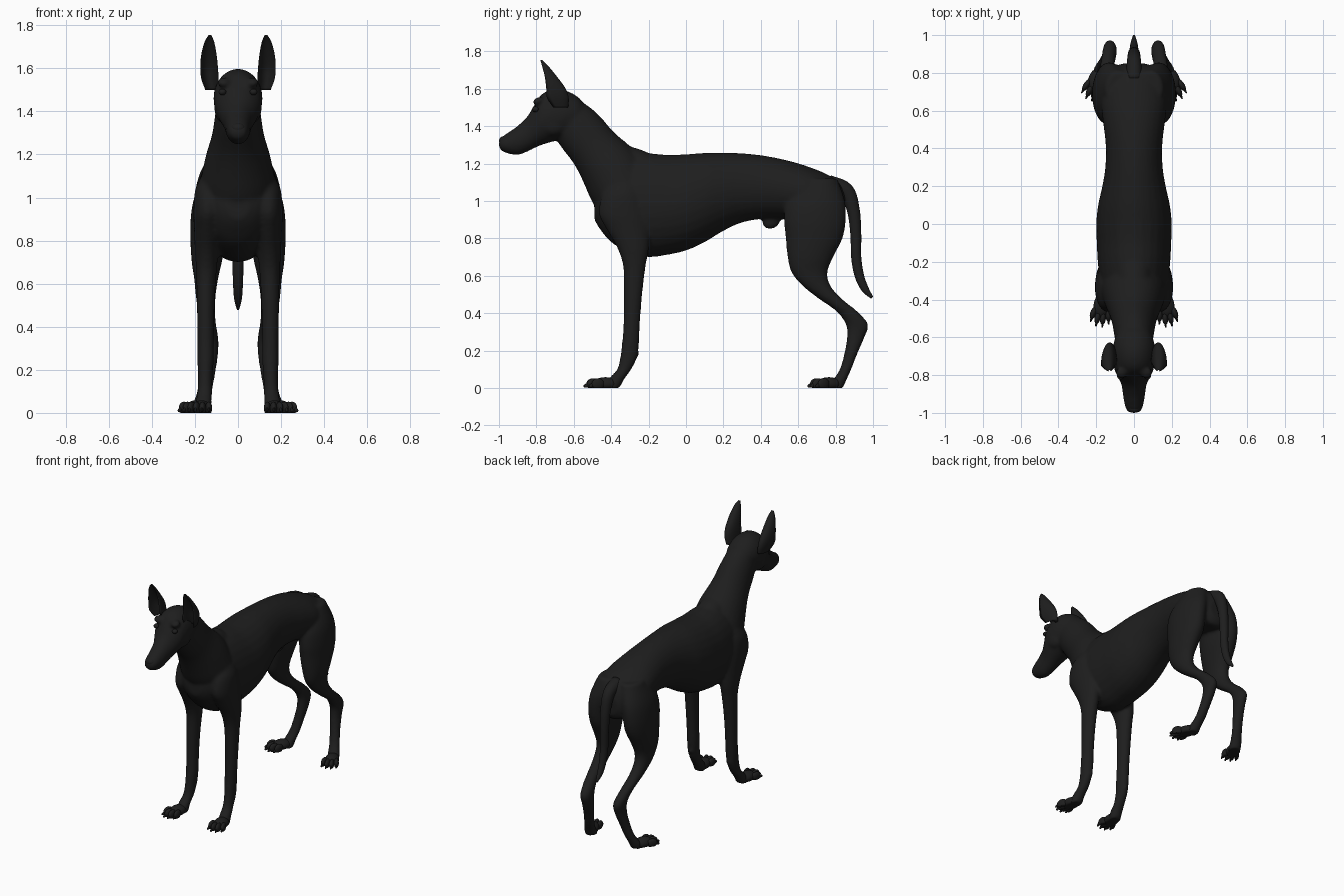
import bpy, bmesh
from math import sin, cos, pi, radians
from mathutils import Vector, Matrix

if "Cube" in bpy.data.objects:
    bpy.data.objects.remove(bpy.data.objects["Cube"], do_unlink=True)

coat = bpy.data.materials.new("black coat")
coat.use_nodes = True
COLOR = (0.013, 0.013, 0.013, 1)
coat.diffuse_color = COLOR
coat.node_tree.nodes["Principled BSDF"].inputs["Base Color"].default_value = COLOR


def refine(stations, steps=5):
    """Catmull-Rom interpolation between stations."""
    pts = [Vector(s) for s in stations]
    pts = [pts[0] * 2 - pts[1]] + pts + [pts[-1] * 2 - pts[-2]]
    out = []
    for a, b, c, d in zip(pts, pts[1:], pts[2:], pts[3:]):
        for i in range(steps):
            t = i / steps
            out.append((b * 2 + (c - a) * t + (a * 2 - b * 5 + c * 4 - d) * t ** 2
                        + (b * 3 - a - c * 3 + d) * t ** 3) / 2)
    return out + [pts[-2]]


def loft(bm, rings, sides=28, cupped=False):
    """Skin rings given as centre, half axis u and half axis v."""
    loops = []
    for centre, u, v in rings:
        loop = []
        for k in range(sides):
            a = 2 * pi * k / sides
            h = sin(a)
            if cupped:
                h = 2 * h - 1 if h > 0 else -1.3 * h - 1
            loop.append(bm.verts.new(centre + u * cos(a) + v * h))
        loops.append(loop)
    for lo, hi in zip(loops, loops[1:]):
        for k in range(sides):
            n = (k + 1) % sides
            bm.faces.new((lo[k], lo[n], hi[n], hi[k]))
    bm.faces.new(loops[0][::-1])
    bm.faces.new(loops[-1])


def barrel(bm, stations):
    """Upright rings along y: y, top, bottom, half width."""
    loft(bm, [(Vector((0, y, (t + b) / 2)), Vector((max(w, .004), 0, 0)), Vector((0, 0, (t - b) / 2)))
              for y, t, b, w in refine(stations)])


def limb(bm, stations, side, cupped=False):
    """Level rings along z: z, x, y, half width, half depth."""
    loft(bm, [(Vector((side * x, y, z)), Vector((rx, 0, 0)), Vector((0, ry, 0)))
              for z, x, y, rx, ry in refine(stations)], cupped=cupped)


def tube(bm, stations):
    """Rings square to a path in the middle plane: y, z, half width, half depth."""
    pts = refine(stations)
    rings = []
    for i, (y, z, w, d) in enumerate(pts):
        step = pts[min(i + 1, len(pts) - 1)] - pts[max(i - 1, 0)]
        across = Vector((0, -step[1], step[0])).normalized()
        rings.append((Vector((0, y, z)), Vector((w, 0, 0)), across * d))
    loft(bm, rings)


def ball(bm, centre, size, turn=0, tilt=0):
    m = (Matrix.Translation(centre) @ Matrix.Rotation(turn, 4, 'Z')
         @ Matrix.Rotation(tilt, 4, 'X') @ Matrix.Diagonal((*size, 1)))
    made = bmesh.ops.create_uvsphere(bm, u_segments=18, v_segments=12, radius=1, matrix=m)
    for v in made["verts"]:
        v.co.z = max(v.co.z, 0)


def finish(bm, name, blend=False):
    bmesh.ops.recalc_face_normals(bm, faces=bm.faces)
    mesh = bpy.data.meshes.new(name)
    bm.to_mesh(mesh)
    bm.free()
    mesh.materials.append(coat)
    obj = bpy.data.objects.new(name, mesh)
    bpy.context.collection.objects.link(obj)
    mesh.polygons.foreach_set("use_smooth", [True] * len(mesh.polygons))
    if blend:
        # Fuse the overlapping volumes into one skin
        fuse = obj.modifiers.new("fuse", 'REMESH')
        fuse.mode = 'VOXEL'
        fuse.voxel_size = 0.011
        fuse.use_smooth_shade = True
        soften = obj.modifiers.new("soften", 'SMOOTH')
        soften.factor = 0.5
        soften.iterations = 5
    return obj


# Body: trunk, neck, head and legs fused together
body = bmesh.new()
barrel(body, [
    (-.49, 1.02, .9, .05), (-.46, 1.12, .85, .11), (-.4, 1.2, .78, .155),
    (-.3, 1.25, .72, .18), (-.2, 1.255, .7, .192), (-.1, 1.247, .712, .197),
    (0, 1.25, .735, .2), (.1, 1.257, .78, .19), (.2, 1.258, .84, .168),
    (.3, 1.255, .885, .152), (.42, 1.242, .905, .15), (.55, 1.215, .9, .165),
    (.65, 1.185, .89, .175), (.75, 1.145, .87, .16), (.82, 1.1, .86, .12), (.85, 1.03, .9, .06)])
tube(body, [
    (-.67, 1.49, .09, .1), (-.58, 1.39, .105, .13), (-.49, 1.28, .122, .137),
    (-.4, 1.165, .155, .165), (-.33, 1.05, .175, .175), (-.24, .97, .16, .18)])
barrel(body, [
    (-1, 1.322, 1.285, .02), (-.985, 1.342, 1.268, .04), (-.95, 1.367, 1.253, .051),
    (-.9, 1.402, 1.246, .059), (-.85, 1.45, 1.263, .067), (-.81, 1.515, 1.283, .085),
    (-.77, 1.572, 1.3, .104), (-.71, 1.596, 1.318, .113), (-.64, 1.59, 1.335, .11),
    (-.57, 1.55, 1.38, .085), (-.54, 1.5, 1.42, .04)])
# Withers and sheath
ball(body, (0, -.27, 1.2), (.09, .17, .08), tilt=radians(-20))
ball(body, (0, .455, .89), (.028, .05, .04), tilt=radians(20))

FRONT_LEG = [
    (1.09, .125, -.33, .05, .08), (1.03, .135, -.34, .065, .11), (.93, .14, -.335, .067, .13),
    (.85, .142, -.31, .062, .115), (.75, .145, -.283, .055, .085), (.65, .147, -.276, .047, .06),
    (.5, .15, -.283, .041, .049), (.35, .15, -.29, .038, .044), (.25, .15, -.296, .038, .045),
    (.17, .152, -.305, .034, .046), (.1, .154, -.33, .034, .038),
    (.05, .16, -.37, .038, .042), (0, .162, -.39, .04, .035)]
HIND_LEG = [
    (1.12, .08, .72, .07, .09), (1, .118, .695, .085, .155), (.9, .135, .69, .085, .165),
    (.8, .138, .685, .083, .152), (.7, .145, .665, .07, .122), (.62, .148, .66, .055, .097),
    (.55, .15, .695, .047, .076), (.48, .147, .768, .041, .062), (.41, .138, .86, .037, .056),
    (.34, .128, .914, .037, .06), (.27, .128, .907, .035, .047), (.18, .14, .88, .034, .035),
    (.1, .155, .853, .035, .031), (.04, .172, .82, .039, .037), (0, .178, .8, .04, .04)]

for s in (1, -1):
    limb(body, FRONT_LEG, s)
    limb(body, HIND_LEG, s)
    # Cheeks, brows and carpal pads
    ball(body, (s * .065, -.71, 1.41), (.045, .075, .065))
    ball(body, (s * .066, -.79, 1.535), (.032, .03, .02), tilt=radians(25))
    ball(body, (s * .145, -.268, .185), (.018, .017, .022))
finish(body, "body", blend=True)

# Tail
tail = bmesh.new()
tube(tail, [
    (.76, 1.1, .045, .04), (.855, 1.055, .038, .042), (.895, .95, .033, .034),
    (.908, .82, .029, .029), (.91, .7, .026, .027), (.927, .6, .023, .025),
    (.957, .53, .018, .02), (.995, .483, .006, .008)])
finish(tail, "tail")

# Nose
nose = bmesh.new()
ball(nose, (0, -.975, 1.322), (.033, .025, .024))
for s in (1, -1):
    ball(nose, (s * .02, -.972, 1.315), (.016, .02, .015))
finish(nose, "nose")

EAR = [
    (1.5, .122, -.67, .03, .04), (1.55, .13, -.685, .04, .058), (1.6, .134, -.695, .041, .052),
    (1.66, .135, -.72, .036, .034), (1.72, .133, -.752, .023, .017), (1.755, .13, -.775, .006, .005)]


def paw(name, heel, length, turn):
    """Pad, four toes and claws, pointing forward and turned about z."""
    bm = bmesh.new()
    spin = Matrix.Rotation(turn, 4, 'Z')

    def place(x, y, z):
        return Vector(heel) + spin @ Vector((x, -y, z))
    ball(bm, place(0, length * .4, .022), (.045, length * .42, .036), turn)
    for x in (-.04, -.014, .014, .04):
        reach = length * (.8 if abs(x) < .02 else .68)
        fan = turn + x * 5
        ball(bm, place(x, reach, .022), (.016, .036, .03), fan)
        ball(bm, place(x * 1.15, reach + .034, .014), (.006, .018, .01), fan, radians(20))
    finish(bm, name)


for s, label in ((1, "left"), (-1, "right")):
    ear = bmesh.new()
    limb(ear, EAR, s, cupped=True)
    finish(ear, label + "_ear")
    eye = bmesh.new()
    ball(eye, (s * .072, -.805, 1.49), (.018, .018, .015))
    finish(eye, label + "_eye")
    paw(label + "_front_paw", (s * .16, -.365, 0), .165, s * radians(8))
    paw(label + "_hind_paw", (s * .172, .825, 0), .165, s * radians(22))
